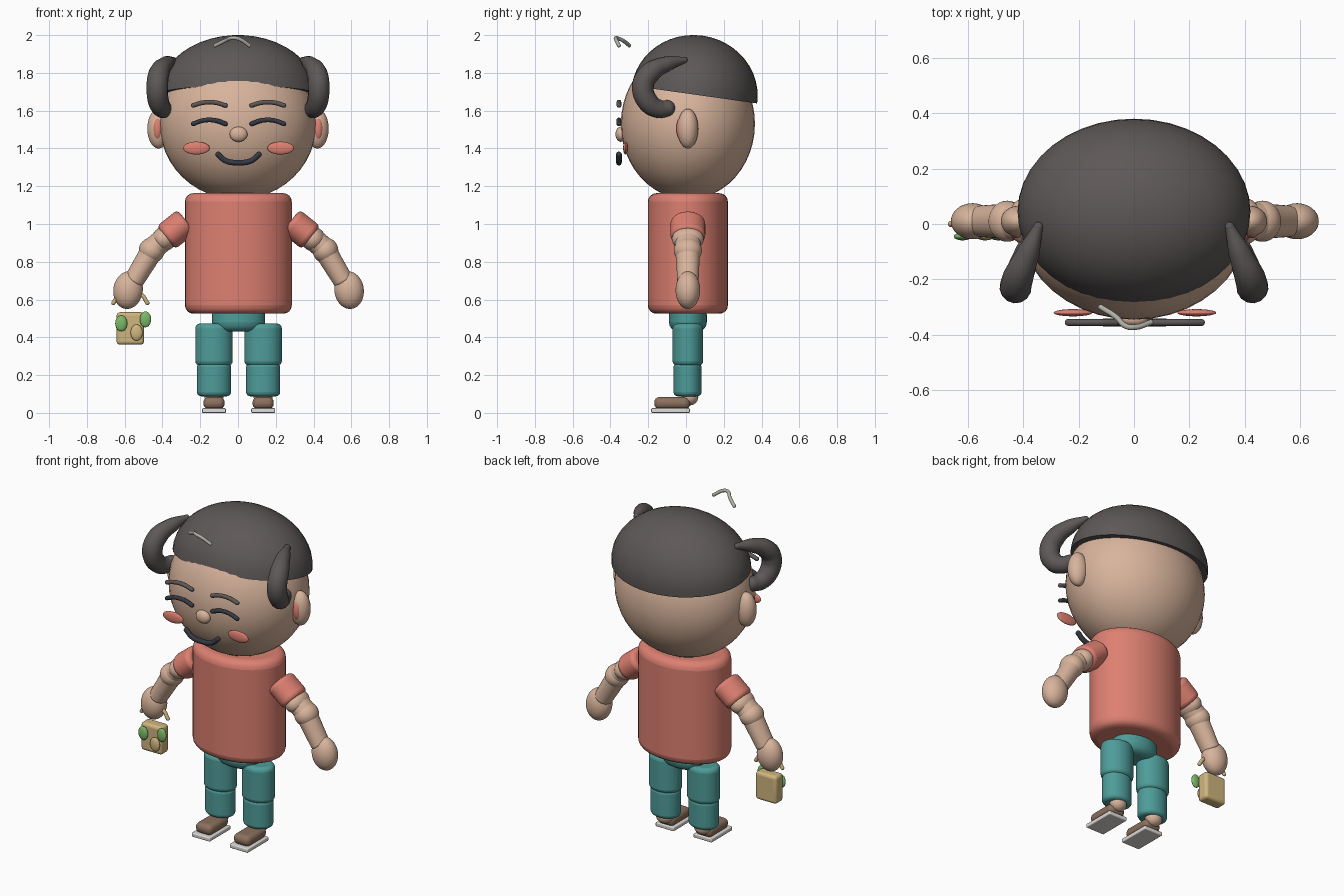
import bpy, bmesh
from math import pi, radians
from mathutils import Matrix, Vector

if "Cube" in bpy.data.objects:
    bpy.data.objects.remove(bpy.data.objects["Cube"], do_unlink=True)


def material(name, r, g, b):
    """Flat colour given as 0-255 display values."""
    m = bpy.data.materials.new(name)
    m.use_nodes = True
    c = [((v / 255 + 0.055) / 1.055) ** 2.4 for v in (r, g, b)] + [1]
    m.diffuse_color = c
    m.node_tree.nodes["Principled BSDF"].inputs["Base Color"].default_value = c
    return m


SKIN = material("skin", 216, 180, 156)
CORAL = material("coral", 221, 128, 113)
TEAL = material("teal", 78, 156, 153)
HAIR = material("dark hair", 94, 88, 88)
INK = material("dark ink", 52, 57, 66)
SHOE = material("shoe brown", 140, 112, 93)
SOLE = material("sole white", 222, 220, 216)
SHINE = material("shine grey", 176, 176, 168)
LEAF = material("leaf green", 124, 184, 104)
STRAW = material("straw", 208, 182, 126)


def finish(bm, name, mat, matrix, bevel=0):
    bm.transform(matrix)
    bmesh.ops.recalc_face_normals(bm, faces=bm.faces[:])
    mesh = bpy.data.meshes.new(name)
    bm.to_mesh(mesh)
    bm.free()
    mesh.materials.append(mat)
    ob = bpy.data.objects.new(name, mesh)
    bpy.context.collection.objects.link(ob)
    if bevel:
        mod = ob.modifiers.new("round", "BEVEL")
        mod.width, mod.segments = bevel, 4
        mod.limit_method, mod.angle_limit = "ANGLE", radians(40)
    bpy.ops.object.select_all(action="DESELECT")
    ob.select_set(True)
    bpy.context.view_layer.objects.active = ob
    bpy.ops.object.shade_smooth_by_angle(angle=radians(40))
    return ob


def place(loc, size, rot=None):
    return Matrix.Translation(loc) @ (rot or Matrix()) @ Matrix.Diagonal((*size, 1))


def ball(name, mat, loc, radii, rot=None, half=False):
    bm = bmesh.new()
    bmesh.ops.create_uvsphere(bm, u_segments=40, v_segments=24, radius=1)
    if half:
        bmesh.ops.bisect_plane(bm, geom=bm.verts[:] + bm.edges[:] + bm.faces[:],
                               plane_co=(0, 0, 0), plane_no=(0, 0, -1), clear_outer=True)
        bmesh.ops.holes_fill(bm, edges=[e for e in bm.edges if e.is_boundary])
    return finish(bm, name, mat, place(loc, radii, rot))


def drum(name, mat, a, b, rx, ry, bevel, taper=1):
    """Rounded elliptical cylinder running from a to b."""
    a, b = Vector(a), Vector(b)
    z = (b - a).normalized()
    y = Vector((0, 1, 0))
    rot = Matrix((y.cross(z), y, z)).transposed().to_4x4()
    bm = bmesh.new()
    bmesh.ops.create_cone(bm, cap_ends=True, segments=40, radius1=1, radius2=taper, depth=1)
    return finish(bm, name, mat, place((a + b) / 2, (rx, ry, (b - a).length), rot), bevel)


def box(name, mat, loc, size, bevel):
    bm = bmesh.new()
    bmesh.ops.create_cube(bm, size=1)
    return finish(bm, name, mat, place(loc, size), bevel)


def tube(name, mat, points, radius, widths=None):
    """Smooth round tube through the points, with ball ends."""
    cu = bpy.data.curves.new(name, "CURVE")
    cu.dimensions = "3D"
    cu.bevel_depth, cu.bevel_resolution, cu.resolution_u = radius, 5, 10
    cu.use_fill_caps = True
    sp = cu.splines.new("BEZIER")
    sp.bezier_points.add(len(points) - 1)
    widths = widths or [1] * len(points)
    for bp, p, w in zip(sp.bezier_points, points, widths):
        bp.co, bp.radius = p, w
        bp.handle_left_type = bp.handle_right_type = "AUTO"
    cu.materials.append(mat)
    ob = bpy.data.objects.new(name, cu)
    bpy.context.collection.objects.link(ob)
    for end, i in (("start", 0), ("end", -1)):
        ball(f"{name}_{end}", mat, points[i], [radius * widths[i]] * 3)
    return ob


# Head and hair cap
ball("head", SKIN, (0, 0.01, 1.53), (0.415, 0.355, 0.4))
ball("hair_cap", HAIR, (0, 0.045, 1.685), (0.42, 0.335, 0.315),
     Matrix.Rotation(radians(-8), 4, "X"), half=True)
tube("hair_shine", SHINE, [(-0.12, -0.3, 1.945), (-0.065, -0.335, 1.972),
     (-0.03, -0.368, 1.985), (0.005, -0.372, 1.98), (0.06, -0.355, 1.945)], 0.01)

# Face
FACE_Y = -0.355
ball("nose", SKIN, (0.003, -0.345, 1.475), (0.047, 0.028, 0.04))
tube("mouth", INK, [(-0.105, FACE_Y, 1.368), (-0.065, FACE_Y, 1.335), (0.003, FACE_Y, 1.325),
                    (0.07, FACE_Y, 1.335), (0.11, FACE_Y, 1.368)], 0.015)

# Torso and hips
drum("shirt", CORAL, (0.002, 0.01, 0.525), (0.002, 0.01, 1.163), 0.283, 0.212, 0.045)
drum("hips", TEAL, (0.003, 0.01, 0.43), (0.003, 0.01, 0.57), 0.14, 0.1, 0.05)

for side, s in (("left", 1), ("right", -1)):
    # Swept side tuft
    tube(f"{side}_tuft", HAIR,
         [(s * x, y, z) for x, y, z in ((0.345, -0.01, 1.868), (0.38, -0.1, 1.848),
          (0.417, -0.19, 1.8), (0.427, -0.228, 1.73), (0.42, -0.2, 1.645),
          (0.4, -0.145, 1.61), (0.385, -0.1, 1.612))],
         0.058, (0.3, 0.7, 0.95, 1, 0.95, 0.85, 0.75))

    # Ear
    ball(f"{side}_ear", SKIN, (s * 0.42, 0.01, 1.505), (0.06, 0.055, 0.105))
    ball(f"{side}_inner_ear", CORAL, (s * 0.425, -0.025, 1.505), (0.026, 0.026, 0.06))

    # Brow, closed eye and cheek
    for part, mat, z, lift in (("brow", HAIR, 1.628, 0.017), ("eye", INK, 1.53, 0.021)):
        tube(f"{side}_{part}", mat,
             [(0.003 + s * (0.155 + 0.085 * t), FACE_Y, z + lift * (1 - t * t))
              for t in (-1, -0.5, 0, 0.5, 1)], 0.0125)
    ball(f"{side}_cheek", CORAL, (0.003 + s * 0.223, -0.32, 1.402), (0.07, 0.013, 0.034))

    # Arm
    def arm(x, z):
        return (0.003 + s * x, 0.01, z)
    drum(f"{side}_sleeve", CORAL, arm(0.275, 1.015), arm(0.385, 0.927), 0.078, 0.092, 0.025)
    drum(f"{side}_upper_arm", SKIN, arm(0.34, 0.965), arm(0.46, 0.865), 0.06, 0.068, 0.02)
    ball(f"{side}_arm_top", SKIN, arm(0.395, 0.92), (0.064, 0.084, 0.064))
    ball(f"{side}_elbow", SKIN, arm(0.46, 0.86), (0.068, 0.074, 0.068))
    drum(f"{side}_forearm", SKIN, arm(0.455, 0.865), arm(0.56, 0.69), 0.06, 0.064, 0.015, 0.88)
    ball(f"{side}_hand", SKIN, arm(0.585, 0.65), (0.078, 0.065, 0.1),
         Matrix.Rotation(radians(s * -8), 4, "Y"))

    # Leg
    x = 0.003 + s * 0.13
    drum(f"{side}_thigh", TEAL, (x, 0.01, 0.25), (x, 0.01, 0.473), 0.099, 0.081, 0.025)
    drum(f"{side}_shin", TEAL, (x, 0.008, 0.088), (x, 0.008, 0.265), 0.09, 0.074, 0.022)

    # Ankle and shoe
    ball(f"{side}_ankle", SKIN, (x, 0.02, 0.085), (0.05, 0.045, 0.045))
    box(f"{side}_shoe", SHOE, (x, -0.073, 0.052), (0.112, 0.19, 0.064), 0.028)
    box(f"{side}_sole", SOLE, (x, -0.082, 0.0125), (0.126, 0.205, 0.025), 0.006)

# Little woven bag with leaves and a handle
BAG_X = -0.57
box("bag", STRAW, (BAG_X, 0, 0.447), (0.145, 0.075, 0.172), 0.018)
tube("bag_handle", STRAW, [(BAG_X - 0.09, 0, 0.582), (BAG_X - 0.06, 0, 0.625),
     (BAG_X, 0, 0.65), (BAG_X + 0.06, 0, 0.625), (BAG_X + 0.09, 0, 0.582)], 0.011)
ball("bag_leaf_outer", LEAF, (-0.618, -0.045, 0.474), (0.032, 0.014, 0.042))
ball("bag_leaf_inner", LEAF, (-0.49, -0.045, 0.495), (0.03, 0.014, 0.042))
ball("bag_button", STRAW, (-0.537, -0.045, 0.425), (0.032, 0.014, 0.043))
